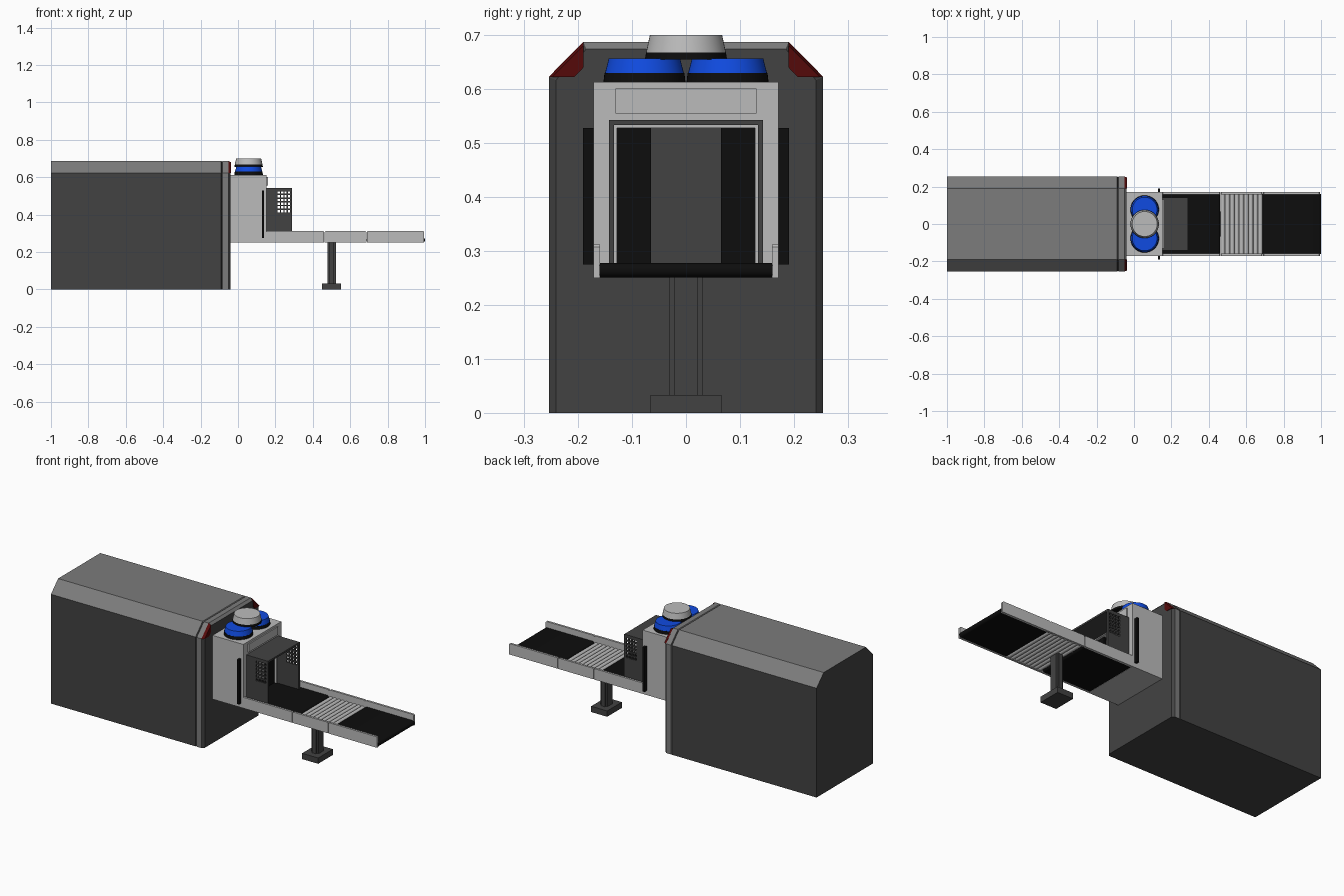
import bpy, bmesh, math

if "Cube" in bpy.data.objects:
    bpy.data.objects.remove(bpy.data.objects["Cube"])


def mat(name, r, g, b):
    m = bpy.data.materials.new(name)
    m.diffuse_color = (r, g, b, 1)
    m.use_nodes = True
    m.node_tree.nodes["Principled BSDF"].inputs["Base Color"].default_value = m.diffuse_color
    return m


LIGHT = mat("light_grey", 0.5, 0.5, 0.5)
MID = mat("mid_grey", 0.2, 0.2, 0.2)
DARK = mat("dark_grey", 0.055, 0.055, 0.055)
BLACK = mat("black", 0.004, 0.004, 0.004)
BLUE = mat("blue", 0.005, 0.07, 0.75)
RED = mat("dark_red", 0.09, 0.003, 0.003)


def finish(name, bm, *mats):
    bmesh.ops.recalc_face_normals(bm, faces=bm.faces)
    me = bpy.data.meshes.new(name)
    bm.to_mesh(me)
    bm.free()
    for m in mats:
        me.materials.append(m)
    ob = bpy.data.objects.new(name, me)
    bpy.context.collection.objects.link(ob)
    return ob


def loft(name, rings, *mats):
    """Closed solid through rings of equal point count."""
    bm = bmesh.new()
    vs = [[bm.verts.new(p) for p in r] for r in rings]
    n = len(vs[0])
    for a, b in zip(vs, vs[1:]):
        for i in range(n):
            j = (i + 1) % n
            bm.faces.new((a[i], a[j], b[j], b[i]))
    bm.faces.new(vs[0])
    bm.faces.new(vs[-1])
    return finish(name, bm, *mats)


def prism_x(name, pts, x0, x1, m):
    return loft(name, [[(x, y, z) for y, z in pts] for x in (x0, x1)], m)


def prism_y(name, pts, y0, y1, m):
    return loft(name, [[(x, y, z) for x, z in pts] for y in (y0, y1)], m)


def box(name, x0, x1, y0, y1, z0, z1, m):
    return prism_x(name, [(y0, z0), (y1, z0), (y1, z1), (y0, z1)], x0, x1, m)


def smooth(ob):
    bpy.context.view_layer.objects.active = ob
    for o in bpy.context.selected_objects:
        o.select_set(False)
    ob.select_set(True)
    bpy.ops.object.shade_smooth_by_angle(angle=math.radians(30))


def disc(name, x, y, r0, r1, z0, z1, m, n=48):
    ring = lambda r, z: [(x + r * math.cos(2 * math.pi * i / n),
                          y + r * math.sin(2 * math.pi * i / n), z) for i in range(n)]
    smooth(loft(name, [ring(r0, z0), ring(r1, z1)], m))


def arc(cx, cz, r, a0, a1, n):
    return [(cx + r * math.cos(math.radians(a0 + (a1 - a0) * i / n)),
             cz + r * math.sin(math.radians(a0 + (a1 - a0) * i / n))) for i in range(n + 1)]


# Large machine housing with chamfered top, shallow groove and bevelled front rim
def section(x, i):
    w, t, s, y = 0.254 - i, 0.687 - i, 0.622 - 0.41 * i, 0.19 - 0.41 * i
    return [(x, -w, 0), (x, w, 0), (x, w, s), (x, y, t), (x, -y, t), (x, -w, s)]


housing = loft("housing", [section(*s) for s in (
    (-1, 0), (-0.09, 0), (-0.086, 0.005), (-0.082, 0), (-0.052, 0), (-0.04, 0.013))], DARK, MID)
for f in housing.data.polygons:
    if f.normal.z > 0.5 or -0.085 < f.center.x < -0.055 and abs(f.normal.y) > 0.5:
        f.material_index = 1

# Red corner guards on the front rim
for side, s in (("left", -1), ("right", 1)):
    loft("corner_guard_" + side, [
        [(-0.052, s * 0.255, 0.622), (-0.052, s * 0.19, 0.688),
         (-0.052, s * 0.19, 0.64), (-0.052, s * 0.207, 0.622)],
        [(-0.037, s * 0.248, 0.622), (-0.037, s * 0.19, 0.68),
         (-0.037, s * 0.19, 0.64), (-0.037, s * 0.207, 0.622)]], RED)

# Tunnel with open mouth, floor and front plate
prism_x("tunnel", [(-0.171, 0.25), (-0.171, 0.613), (0.171, 0.613), (0.171, 0.25),
                   (0.128, 0.25), (0.128, 0.528), (-0.128, 0.528), (-0.128, 0.25)],
        -0.042, 0.153, LIGHT)
box("tunnel_floor", -0.042, 0.153, -0.13, 0.13, 0.25, 0.256, LIGHT)
box("front_plate", 0.15, 0.16, -0.131, 0.131, 0.555, 0.601, LIGHT)

# Sliding doors sticking out of the tunnel sides
for side, s in (("left", -1), ("right", 1)):
    box("door_" + side, 0.127, 0.14, *sorted((s * 0.065, s * 0.191)), 0.275, 0.528, BLACK)

# Warning lamps on the roof
for side, s in (("left", -1), ("right", 1)):
    disc("lamp_base_" + side, 0.057, s * 0.077, 0.076, 0.074, 0.613, 0.63, BLACK)
    disc("lamp_" + side, 0.057, s * 0.077, 0.073, 0.066, 0.63, 0.657, BLUE)
disc("top_lamp_base", 0.057, 0, 0.076, 0.074, 0.655, 0.668, BLACK)
disc("top_lamp", 0.057, 0, 0.074, 0.067, 0.668, 0.70, LIGHT)

# Hood: roof plus perforated side walls
box("hood_roof", 0.15, 0.289, -0.143, 0.143, 0.533, 0.543, DARK)
xs, zs = [0.15], [0.278]
for i in range(4):
    xs += [0.212 + 0.018 * i, 0.224 + 0.018 * i]
for i in range(6):
    zs += [0.412 + 0.02 * i, 0.425 + 0.02 * i]
xs.append(0.289)
zs.append(0.533)
for side, s in (("left", -1), ("right", 1)):
    bm = bmesh.new()
    grid = [[bm.verts.new((x, s * 0.138, z)) for z in zs] for x in xs]
    for i in range(len(xs) - 1):
        for j in range(len(zs) - 1):
            if not (i % 2 and j % 2):
                bm.faces.new((grid[i][j], grid[i + 1][j], grid[i + 1][j + 1], grid[i][j + 1]))
    wall = finish("hood_wall_" + side, bm, DARK)
    mod = wall.modifiers.new("thickness", "SOLIDIFY")
    mod.thickness, mod.offset = 0.01, 0

# Conveyor belts with rounded ends
for name, x0, x1 in (("inner_belt", -0.042, 0.461), ("outer_belt", 0.688, 1.0)):
    y = 0.127 if name == "tunnel_belt" else 0.16
    pts = arc(x1 - 0.0135, 0.2645, 0.0135, -90, 90, 10) + arc(x0 + 0.0135, 0.2645, 0.0135, 90, 270, 10)
    smooth(prism_y(name, pts, -y, y, BLACK))

# Free rollers between the belts
for i in range(9):
    pts = arc(0.475 + 0.025 * i, 0.2645, 0.0125, 0, 345, 23)
    smooth(prism_y("roller_%d" % (i + 1), pts, -0.16, 0.16, LIGHT))

# Side rails in three lengths, top corners clipped
for side, s in (("left", -1), ("right", 1)):
    for k, (x0, x1) in enumerate(((0.15, 0.461), (0.463, 0.687), (0.689, 0.995))):
        c = 0.005
        pts = [(x0, 0.25), (x1, 0.25), (x1, 0.312 - c), (x1 - c, 0.312), (x0 + c, 0.312), (x0, 0.312 - c)]
        prism_y("rail_%s_%d" % (side, k + 1), pts, *sorted((s * 0.159, s * 0.171)), LIGHT)

# Support stand
box("stand_foot", 0.45, 0.551, -0.066, 0.066, 0, 0.033, DARK)
box("stand_post", 0.479, 0.523, -0.022, 0.022, 0.033, 0.256, DARK)
box("stand_flange", 0.489, 0.513, -0.031, 0.031, 0.033, 0.256, DARK)
